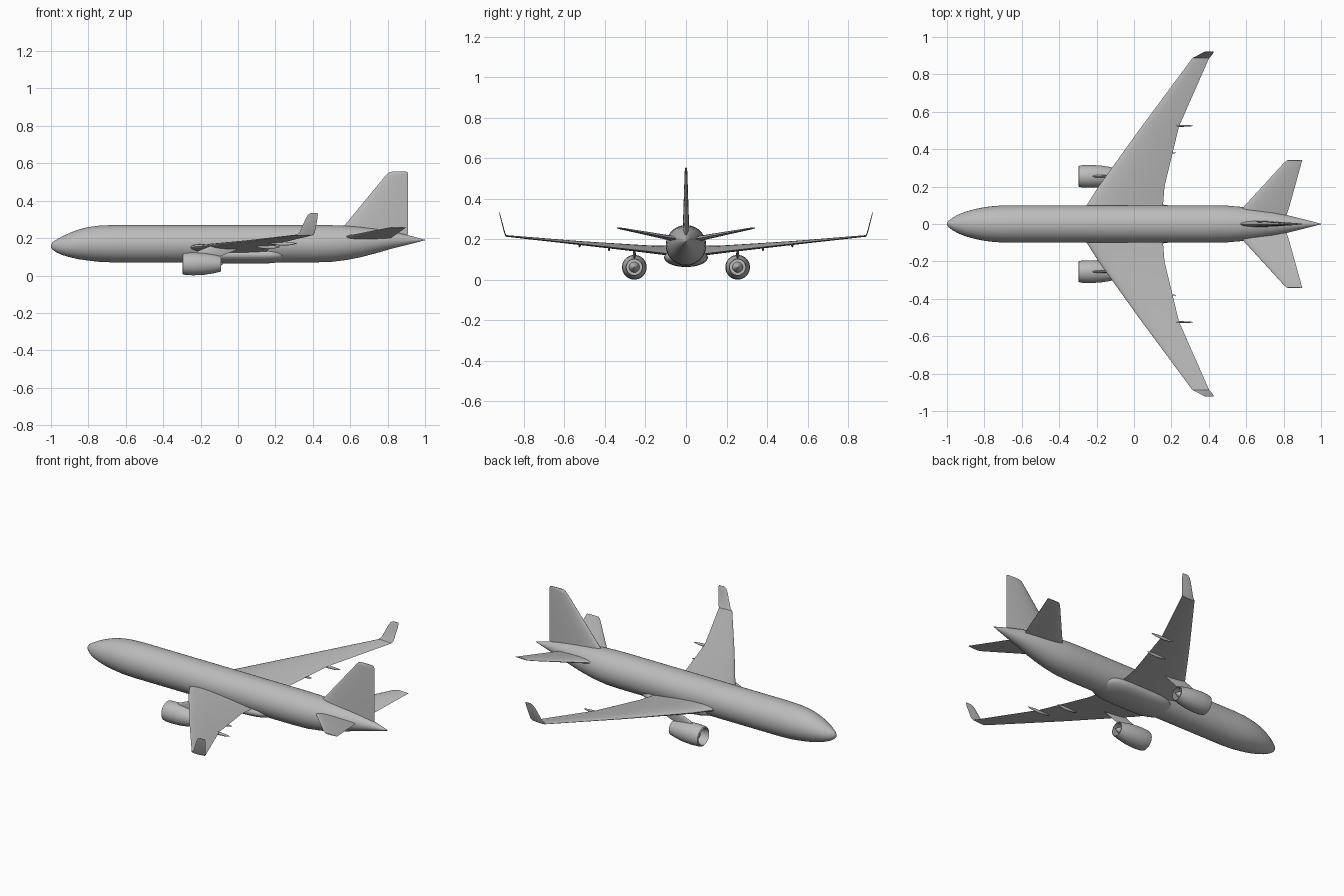
import bpy, bmesh, math
from mathutils import Vector

if "Cube" in bpy.data.objects:
    bpy.data.objects.remove(bpy.data.objects["Cube"])

grey = bpy.data.materials.new("plain grey")
grey.diffuse_color = (0.5, 0.5, 0.5, 1)
grey.use_nodes = True
grey.node_tree.nodes["Principled BSDF"].inputs["Base Color"].default_value = grey.diffuse_color


def loft(name, rings, angle=40, closed=False):
    """Skin a list of equal-length point rings into one smooth object."""
    bm = bmesh.new()
    loops = [[bm.verts.new(p) for p in r] for r in rings]
    n = len(loops[0])
    pairs = list(zip(loops, loops[1:]))
    if closed:
        pairs.append((loops[-1], loops[0]))
    for a, b in pairs:
        for i in range(n):
            j = (i + 1) % n
            bm.faces.new((a[i], a[j], b[j], b[i]))
    if not closed:
        bm.faces.new(loops[0])
        bm.faces.new(loops[-1])
    bmesh.ops.remove_doubles(bm, verts=bm.verts, dist=1e-5)
    bmesh.ops.recalc_face_normals(bm, faces=bm.faces)
    me = bpy.data.meshes.new(name)
    bm.to_mesh(me)
    bm.free()
    ob = bpy.data.objects.new(name, me)
    bpy.context.collection.objects.link(ob)
    me.materials.append(grey)
    bpy.ops.object.select_all(action='DESELECT')
    ob.select_set(True)
    bpy.context.view_layer.objects.active = ob
    bpy.ops.object.shade_smooth_by_angle(angle=math.radians(angle))
    return ob


def ellipse(x, y, z, ry, rz, n=48):
    return [(x, y + ry * math.cos(2 * math.pi * i / n), z + rz * math.sin(2 * math.pi * i / n))
            for i in range(n)]


def airfoil(le, te, thick, up, n=14):
    """Closed wing section from leading to trailing edge; up is the thickness direction."""
    le, te, up = Vector(le), Vector(te), Vector(up).normalized()
    pts = []
    for i in range(2 * n):
        a = math.pi * i / n
        c = (1 + math.cos(a)) / 2
        h = 5 * thick * (0.2969 * math.sqrt(c) - 0.126 * c - 0.3516 * c**2 + 0.2843 * c**3 - 0.1036 * c**4)
        pts.append(le.lerp(te, c) + up * (h if i <= n else -h))
    return pts


def panel(name, sections, side=1):
    """Lofted flying surface; side = -1 mirrors it across the centre line."""
    m = Vector((1, side, 1))
    return loft(name, [[p * m for p in airfoil(*s)] for s in sections])


def pod(name, y, z, stations, n=24):
    return loft(name, [ellipse(x, y, z + dz, r * w, r, n) for x, r, dz, w in stations])


# Fuselage: x, half width, bottom, top
body = [(-1, .006, .15, .165), (-.99, .018, .137, .18), (-.97, .033, .123, .192), (-.94, .05, .11, .209),
        (-.9, .066, .098, .228), (-.85, .08, .087, .247), (-.8, .09, .08, .259), (-.74, .097, .073, .267),
        (-.66, .1, .07, .27), (-.2, .1, .07, .27), (.4, .1, .07, .27), (.5, .098, .073, .269),
        (.58, .091, .083, .266), (.66, .08, .099, .26), (.74, .066, .12, .25), (.82, .047, .143, .236),
        (.9, .027, .163, .218), (.96, .012, .178, .202), (1, .001, .189, .191)]
loft("fuselage", [ellipse(x, 0, (b + t) / 2, w, (t - b) / 2) for x, w, b, t in body])

# Belly fairing between the wings
rings = []
for i in range(1, 24):
    u = -math.cos(math.pi * i / 24)
    s = (1 - u**4) ** 0.5
    rings.append(ellipse(.02 + .26 * u, 0, .11, .108 * s, .047 * s))
loft("belly_fairing", rings)

# Tail fin
panel("tail_fin", [((.53, 0, .22), (.91, 0, .22), .034, (0, 1, 0)),
                   ((.79, 0, .535), (.91, 0, .535), .013, (0, 1, 0)),
                   ((.803, 0, .549), (.908, 0, .55), .01, (0, 1, 0)),
                   ((.82, 0, .555), (.9, 0, .555), .004, (0, 1, 0))])

for side, tag in ((1, "left"), (-1, "right")):
    # Main wing, with a curved leading-edge root
    panel("wing_" + tag, [((-.29, .04, .148), (.155, .04, .125), .05, (0, 0, 1)),
                          ((-.253, .1, .152), (.155, .1, .13), .045, (0, 0, 1)),
                          ((-.19, .2, .157), (.163, .2, .142), .035, (0, -.1, 1)),
                          ((.04, .52, .183), (.24, .52, .177), .019, (0, -.1, 1)),
                          ((.313, .888, .217), (.402, .888, .216), .008, (0, -.1, 1))], side)
    # Upturned wing tip
    panel("winglet_" + tag, [((.313, .888, .217), (.402, .888, .216), .008, (0, -.3, 1)),
                             ((.33, .895, .232), (.41, .895, .228), .005, (0, -1, .25)),
                             ((.362, .914, .305), (.424, .914, .3), .004, (0, -1, .25)),
                             ((.375, .92, .326), (.427, .92, .326), .003, (0, -1, .25)),
                             ((.39, .922, .334), (.424, .922, .334), .002, (0, -1, .25))], side)
    # Tailplane
    panel("tailplane_" + tag, [((.53, .03, .198), (.81, .03, .198), .028, (0, -.2, 1)),
                               ((.585, .09, .209), (.83, .09, .209), .024, (0, -.2, 1)),
                               ((.8, .325, .254), (.895, .325, .254), .009, (0, -.2, 1)),
                               ((.82, .341, .257), (.9, .341, .257), .005, (0, -.2, 1))], side)

    # Engine cowl: hollow shell, outer profile then inner profile
    ey, ez = side * .255, .062
    shell = [(-.298, .05), (-.294, .056), (-.28, .059), (-.24, .061), (-.18, .058), (-.13, .05), (-.092, .041),
             (-.092, .038), (-.13, .043), (-.2, .046), (-.27, .045), (-.293, .047)]
    loft("engine_cowl_" + tag, [ellipse(x, ey, ez, r, r, 32) for x, r in shell], closed=True)
    # Fan disc with spinner, and exhaust cone
    pod("engine_fan_" + tag, ey, ez, [(-.275, .001, 0, 1), (-.265, .009, 0, 1), (-.245, .017, 0, 1),
                                      (-.244, .047, 0, 1), (-.235, .047, 0, 1)])
    pod("exhaust_cone_" + tag, ey, ez, [(-.16, .045, 0, 1), (-.15, .045, 0, 1), (-.149, .026, 0, 1),
                                        (-.11, .018, 0, 1), (-.08, .002, 0, 1)])
    # Engine pylon
    panel("engine_pylon_" + tag, [((-.235, .255, .108), (-.1, .255, .1), .014, (0, 1, 0)),
                                  ((-.215, .255, .13), (-.03, .255, .128), .014, (0, 1, 0)),
                                  ((-.15, .255, .158), (.03, .255, .155), .012, (0, 1, 0))], side)

    # Flap track fairings under the trailing edge
    for k, (y, x0, x1, z) in enumerate(((.38, .09, .225, .152), (.525, .16, .315, .17))):
        d = x1 - x0
        pod(f"flap_fairing_{tag}_{k + 1}", side * y, z,
            [(x0, .001, .005, .6), (x0 + .15 * d, .006, .002, .6), (x0 + .45 * d, .01, 0, .6),
             (x0 + .75 * d, .008, 0, .6), (x0 + .93 * d, .004, .001, .7), (x1, .001, .002, .7)], 12)
